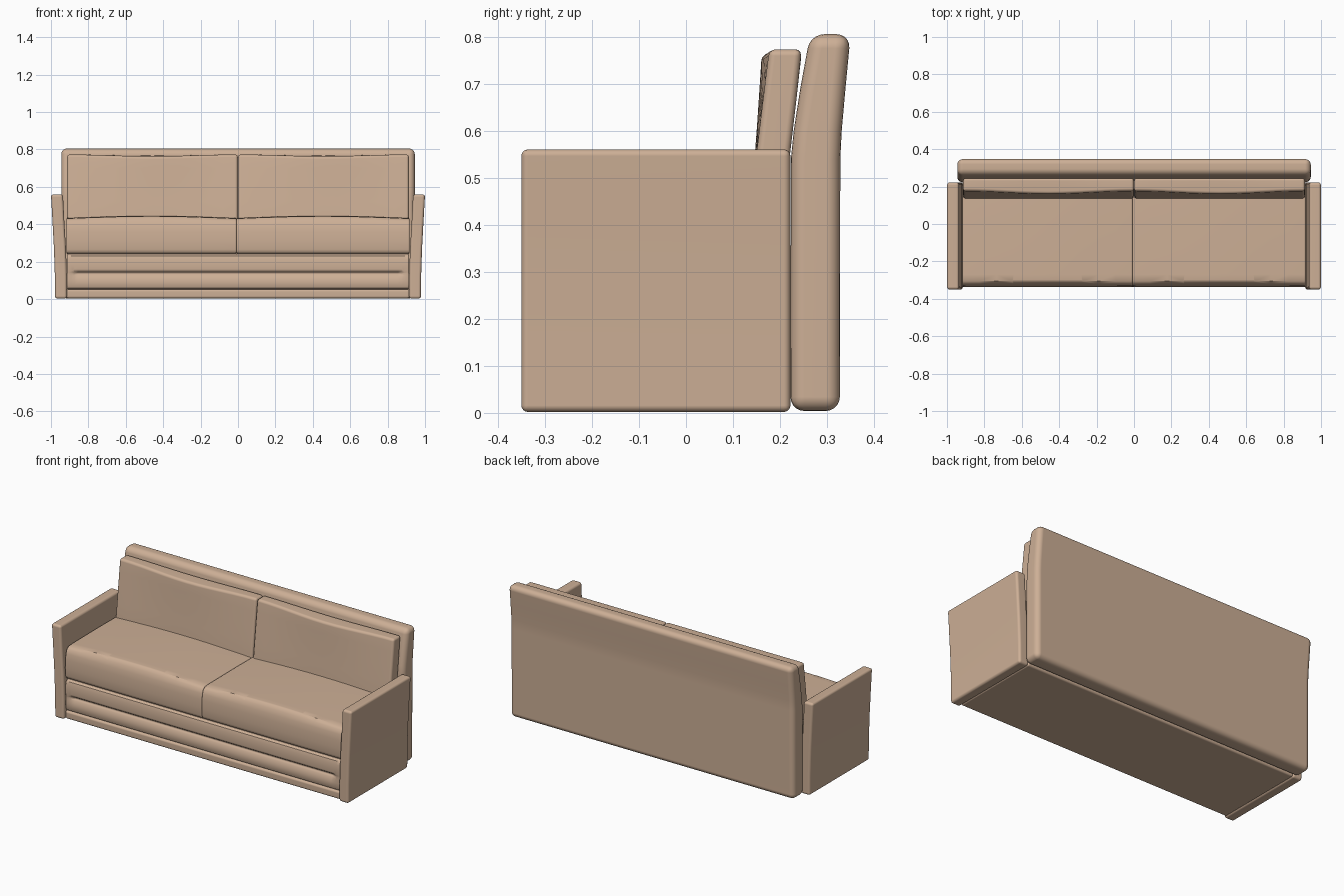
import bpy, bmesh, math

if "Cube" in bpy.data.objects:
    bpy.data.objects.remove(bpy.data.objects["Cube"])

fabric = bpy.data.materials.new("tan fabric")
fabric.diffuse_color = (0.61, 0.43, 0.305, 1)
fabric.use_nodes = True
fabric.node_tree.nodes["Principled BSDF"].inputs["Base Color"].default_value = fabric.diffuse_color


def loft(name, stations, profile, axis="x", bevel=0.02, segments=4):
    """Skin the closed profile(s) along an axis; t runs 0..1 over the stations."""
    bm = bmesh.new()
    rings = []
    lo, hi = stations[0], stations[-1]
    for s in stations:
        t = (s - lo) / (hi - lo)
        pts = profile(t)
        rings.append([bm.verts.new((s, a, z) if axis == "x" else (a, s, z)) for a, z in pts])
    n = len(rings[0])
    for r0, r1 in zip(rings, rings[1:]):
        for i in range(n):
            j = (i + 1) % n
            bm.faces.new((r0[i], r0[j], r1[j], r1[i]))
    bm.faces.new(rings[0])
    bm.faces.new(rings[-1])
    bmesh.ops.recalc_face_normals(bm, faces=bm.faces)
    me = bpy.data.meshes.new(name)
    bm.to_mesh(me)
    bm.free()
    me.materials.append(fabric)
    ob = bpy.data.objects.new(name, me)
    bpy.context.collection.objects.link(ob)
    bpy.ops.object.select_all(action="DESELECT")
    ob.select_set(True)
    bpy.context.view_layer.objects.active = ob
    m = ob.modifiers.new("round", "BEVEL")
    m.width, m.segments, m.limit_method, m.angle_limit = bevel, segments, "ANGLE", math.radians(40)
    bpy.ops.object.modifier_apply(modifier="round")
    bpy.ops.object.shade_smooth_by_angle(angle=math.radians(35))
    ob.modifiers.new("flat panels", "WEIGHTED_NORMAL").keep_sharp = True
    return ob


def spread(a, b, n):
    return [a + (b - a) * i / n for i in range(n + 1)]


# Arms, flaring slightly outward towards the top
arm = [(0.915, 0.002), (0.978, 0.002), (0.979, 0.12), (0.984, 0.27), (0.992, 0.42),
       (1.0, 0.56), (0.936, 0.56), (0.929, 0.42), (0.92, 0.27), (0.915, 0.12)]
for side, label in ((-1, "left_arm"), (1, "right_arm")):
    loft(label, [-0.35, 0.222], lambda t: [(side * x, z) for x, z in arm], "y", 0.014)

# Back panel, vertical below and leaning backwards above the arms
back = [(0.222, 0.004), (0.327, 0.004), (0.328, 0.54), (0.331, 0.60), (0.339, 0.69),
        (0.35, 0.805), (0.264, 0.805), (0.243, 0.69), (0.229, 0.60), (0.223, 0.54)]
loft("back_panel", [-0.945, 0.945], lambda t: back, "x", 0.03, 5)

# Bottom rail
loft("bottom_rail", [-0.918, 0.918],
     lambda t: [(-0.335, 0.004), (0.222, 0.004), (0.222, 0.052), (-0.335, 0.052)], "x", 0.012)


# Front apron, puffed, with a pinched crease that fades out at both ends
def apron(t):
    k = min(1, max(0, (min(t, 1 - t) - 0.012) / 0.02))
    front = [(-0.318, 0.05), (-0.33, 0.058), (-0.336, 0.075), (-0.337, 0.10),
             (-0.336 + 0.007 * k, 0.124), (-0.336 + 0.02 * k, 0.136), (-0.336 + 0.012 * k, 0.143),
             (-0.337, 0.152), (-0.338, 0.18), (-0.337, 0.21), (-0.331, 0.23), (-0.318, 0.24)]
    return front + [(0.222, 0.24), (0.222, 0.05)]


loft("front_apron", [-0.915, -0.892, -0.875, -0.855, 0.855, 0.875, 0.892, 0.915],
     apron, "x", 0.008, 3)


# Seat cushions with rounded noses and slightly crowned tops
def seat(t):
    c = 0.012 * math.sin(math.pi * t)
    return [(-0.312, 0.24), (-0.328, 0.247), (-0.336, 0.265), (-0.338, 0.31), (-0.336, 0.36),
            (-0.331, 0.395), (-0.322, 0.418 + c / 2), (-0.305, 0.43 + c), (-0.27, 0.433 + c),
            (0.0, 0.435 + c), (0.222, 0.433 + c), (0.222, 0.24)]


# Back cushions, leaning, with a soft dip in the top edge and a swollen front
def pillow(t):
    s = math.sin(math.pi * t) ** 2
    return [(0.135, 0.42), (0.212, 0.42), (0.220, 0.54), (0.234, 0.66), (0.246, 0.773 - 0.006 * s),
            (0.177 - 0.016 * s, 0.773 - 0.01 * s), (0.168 - 0.011 * s, 0.70),
            (0.157 - 0.006 * s, 0.61), (0.146 - 0.002 * s, 0.52)]


for a, b, label in ((-0.917, -0.008, "left"), (-0.008, 0.917, "right")):
    loft(label + "_seat_cushion", spread(a, b, 10), seat, "x", 0.007, 3)
for a, b, label in ((-0.914, -0.001, "left"), (0.001, 0.914, "right")):
    loft(label + "_back_cushion", spread(a, b, 12), pillow, "x", 0.014, 3)
